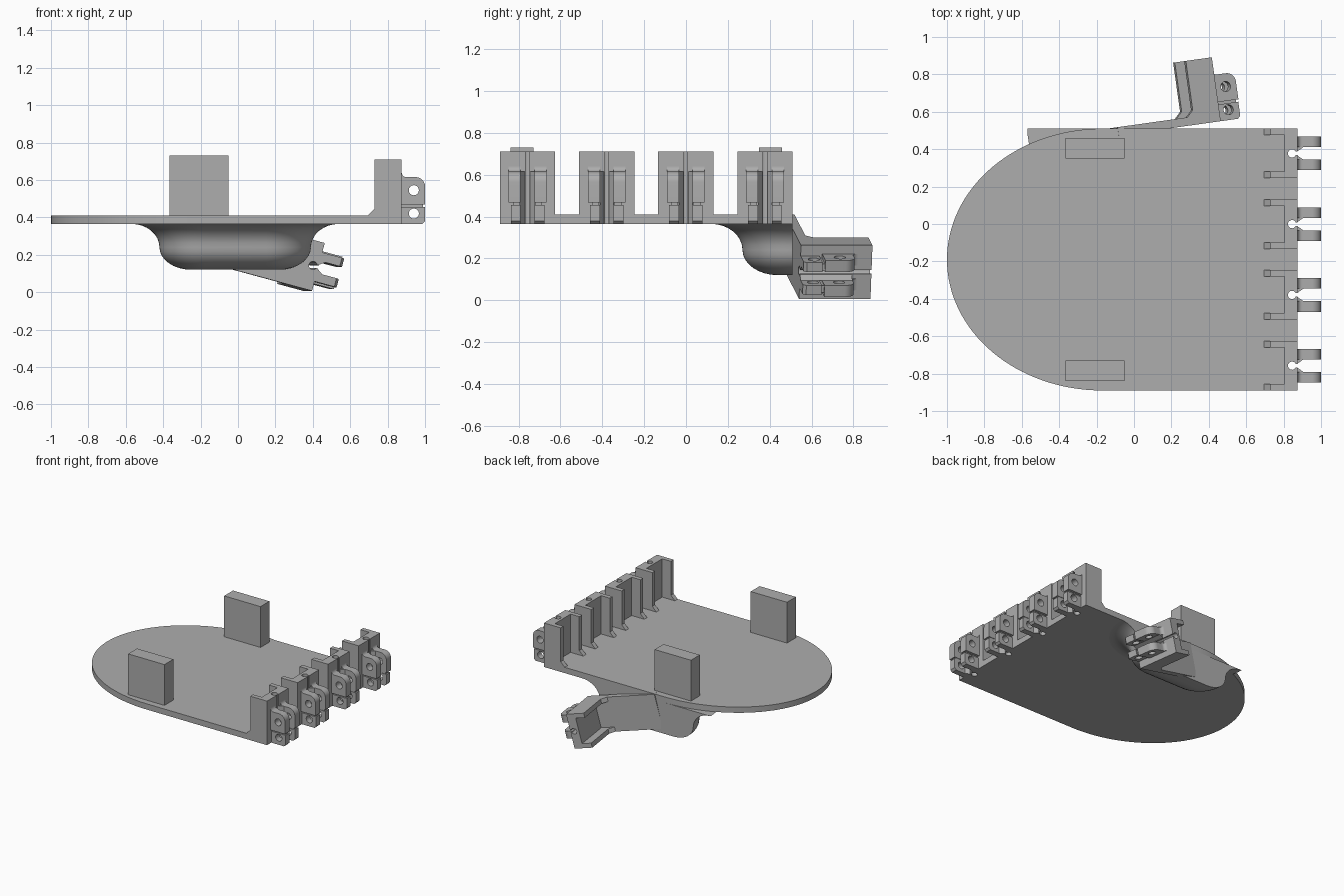
import bpy, bmesh
from math import sin, cos, pi, radians
from mathutils import Matrix, Vector

if "Cube" in bpy.data.objects:
    bpy.data.objects.remove(bpy.data.objects["Cube"], do_unlink=True)

grey = bpy.data.materials.new("plain grey")
grey.use_nodes = True
GREY = (0.42, 0.42, 0.42, 1)
grey.diffuse_color = GREY
grey.node_tree.nodes["Principled BSDF"].inputs["Base Color"].default_value = GREY

IDENT = Matrix.Identity(4)
UPRIGHT = Matrix.Rotation(pi / 2, 4, 'X')   # plan y becomes height


def finish(name, bm, matrix=IDENT):
    """Turn a bmesh into a shaded grey object."""
    bmesh.ops.remove_doubles(bm, verts=bm.verts, dist=1e-5)
    bmesh.ops.transform(bm, matrix=matrix, verts=bm.verts)
    bmesh.ops.recalc_face_normals(bm, faces=bm.faces)
    mesh = bpy.data.meshes.new(name)
    bm.to_mesh(mesh)
    bm.free()
    mesh.materials.clear()
    mesh.materials.append(grey)
    obj = bpy.data.objects.new(name, mesh)
    bpy.context.collection.objects.link(obj)
    bpy.ops.object.select_all(action='DESELECT')
    obj.select_set(True)
    bpy.context.view_layer.objects.active = obj
    bpy.ops.object.shade_smooth_by_angle(angle=radians(35))
    return obj


def slab(name, loops, low, high, matrix=IDENT):
    """Extrude an outline (further loops are holes) from low to high."""
    curve = bpy.data.curves.new(name, 'CURVE')
    curve.dimensions = '2D'
    curve.fill_mode = 'BOTH'
    curve.extrude = (high - low) / 2
    for loop in loops:
        spline = curve.splines.new('POLY')
        spline.points.add(len(loop) - 1)
        for point, (x, y) in zip(spline.points, loop):
            point.co = (x, y, 0, 1)
        spline.use_cyclic_u = True
    temp = bpy.data.objects.new("outline", curve)
    mesh = temp.to_mesh()
    bm = bmesh.new()
    bm.from_mesh(mesh)
    temp.to_mesh_clear()
    bpy.data.objects.remove(temp)
    bpy.data.curves.remove(curve)
    lift = Matrix.Translation((0, 0, (low + high) / 2))
    return finish(name, bm, matrix @ lift)


def arc(cx, cy, rx, ry, start, end, steps=12):
    angles = [radians(start + (end - start) * i / steps) for i in range(steps + 1)]
    return [(cx + rx * cos(a), cy + ry * sin(a)) for a in angles]


def rect(x0, x1, y0, y1):
    return [(x0, y0), (x1, y0), (x1, y1), (x0, y1)]


def keyhole(x, y):
    """Cord slot opening towards +x, listed from low y to high y."""
    ring = arc(x - 0.03, y, 0.022, 0.022, -24, -336, 20)
    return [(x, y - 0.009)] + ring + [(x, y + 0.009)]


HALF, WALL, FLOOR, TALL = 0.1325, 0.035, 0.045, 0.345
FRONT, BASE = 0.875, 0.365
SIDE_LOW, SIDE_HIGH = -0.89, 0.51


def finger_mount(name, matrix):
    """Channel bracket with two hinge lugs; origin at the foot of its outer face."""
    inner = HALF - WALL
    plan = [(-0.145, -HALF), (0, -HALF)] + keyhole(0, 0) + [
        (0, HALF), (-0.145, HALF), (-0.145, inner),
        (-0.07, inner), (-0.07, -inner), (-0.145, -inner)]
    slab(name + "_channel", [plan], FLOOR, TALL, matrix)

    upper = [(0, 0.103), (0.125, 0.103)] + arc(0.075, 0.2, 0.05, 0.05, 0, 90)
    upper += arc(0.025, 0.275, 0.025, 0.025, 270, 180, 6)
    lower = [(0, 0), (0.11, 0), (0.125, 0.015), (0.125, 0.09), (0, 0.09)]
    for side in (-1, 1):
        def across(a, b):
            return sorted((side * a, side * b))

        def plate(part, loops, a, b):
            lo, hi = across(a, b)
            slab(f"{name}_{part}", loops, lo, hi, matrix @ UPRIGHT)

        # Hinge lugs with pin holes, divided by a narrow groove
        plate("upper_lug", [upper, arc(0.065, 0.18, 0.027, 0.027, 0, 345, 23)], 0.033, 0.09)
        plate("lower_lug", [lower, arc(0.065, 0.055, 0.027, 0.027, 0, 345, 23)], 0.033, 0.08)
        plate("groove_core", [rect(0, 0.115, 0.09, 0.103)], 0.037, 0.07)
        # Small gusset at the foot of each wall
        plate("wall_gusset", [[(-0.18, FLOOR), (-0.145, FLOOR), (-0.145, 0.08)]], inner, HALF)
        # Flared cord guide between the lugs
        flare = [(0, side * 0.012), (0.03, side * 0.033), (0, side * 0.033)]
        slab(name + "_cord_guide", [flare], 0, 0.25, matrix)


# Palm plate with a rounded end and a cord slot for every finger
centres = [SIDE_LOW + HALF + i * (SIDE_HIGH - SIDE_LOW - 2 * HALF) / 3 for i in range(4)]
middle = (SIDE_LOW + SIDE_HIGH) / 2
outline = arc(-0.17, middle, 0.83, 0.7, 90, 270, 64) + [(FRONT, SIDE_LOW)]
for y in centres:
    outline += keyhole(FRONT, y)
outline.append((FRONT, SIDE_HIGH))
slab("palm_plate", [outline], BASE, BASE + FLOOR)

# Upright blocks
for name, y in (("front_block", -0.785), ("back_block", 0.405)):
    slab(name, [rect(-0.365, -0.05, y - 0.055, y + 0.055)], BASE + FLOOR, 0.73)

# Finger mounts along the straight edge
for i, y in enumerate(centres):
    finger_mount(f"finger_{i + 1}", Matrix.Translation((FRONT, y, BASE)))

# Thumb mount, turned on its side, and the arm that carries it
thumb = (Matrix.Translation((0.43, 0.545, 0.135)) @ Matrix.Rotation(radians(8), 4, 'Z')
         @ Matrix.Rotation(radians(15), 4, 'Y') @ Matrix.Rotation(-pi / 2, 4, 'X'))
finger_mount("thumb", thumb)
arm = [(-0.57, -HALF), (0, -HALF)] + keyhole(0, 0) + [(0, HALF), (-0.57, HALF)]
slab("thumb_arm", [arm], 0, FLOOR, thumb)

# Flared half dish under the palm, flat at the back
profile = [(0.39 - 0.15 * sin(t), 0.24 + 0.125 * cos(t)) for t in [i * pi / 16 for i in range(9)]]
profile += arc(0.07, 0.24, 0.17, 0.12, 0, -90, 8)[1:]
bm = bmesh.new()
rings = []
for d, z in profile:
    left = arc(-0.18, SIDE_HIGH, d, d, 180, 270, 16)
    right = arc(0.15, SIDE_HIGH, d, d, 270, 360, 16)
    rings.append([bm.verts.new((x, y, z)) for x, y in left + right])
for a, b in zip(rings, rings[1:]):
    for i in range(len(a)):
        j = (i + 1) % len(a)
        bm.faces.new((a[i], a[j], b[j], b[i]))
bm.faces.new(rings[0])
bm.faces.new(rings[-1])
finish("thumb_dish", bm)
